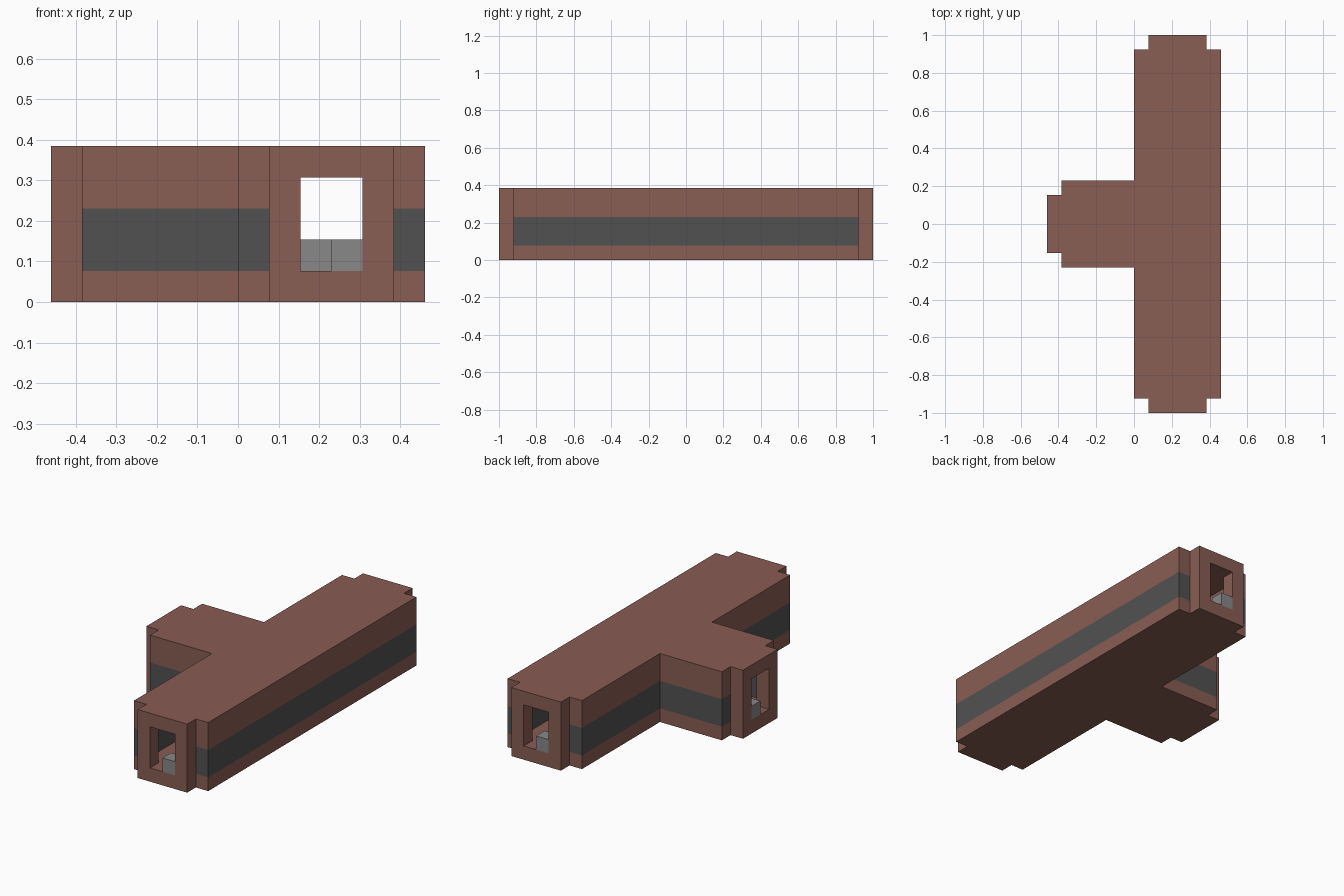
import bpy
import bmesh

cube = bpy.data.objects.get("Cube")
if cube:
    bpy.data.objects.remove(cube)

U = 1 / 13  # grid unit of the design


def material(name, rgb):
    m = bpy.data.materials.new(name)
    m.use_nodes = True
    m.diffuse_color = (*rgb, 1)
    m.node_tree.nodes["Principled BSDF"].inputs["Base Color"].default_value = (*rgb, 1)
    return m


BROWN = material("red brown", (0.25, 0.109, 0.087))
DARK = material("dark grey", (0.083, 0.083, 0.083))
GREY = material("mid grey", (0.246, 0.246, 0.246))


def prism(name, outline, levels, mats):
    """Extrude an outline through the levels, one material per band."""
    bm = bmesh.new()
    rings = [[bm.verts.new((x * U, y * U, z * U)) for x, y in outline] for z in levels]
    n = len(outline)
    for band in range(len(levels) - 1):
        low, high = rings[band], rings[band + 1]
        for i in range(n):
            j = (i + 1) % n
            bm.faces.new((low[i], low[j], high[j], high[i])).material_index = band
    bm.faces.new(rings[0])
    bm.faces.new(rings[-1]).material_index = len(mats) - 1
    bmesh.ops.recalc_face_normals(bm, faces=bm.faces)
    mesh = bpy.data.meshes.new(name)
    bm.to_mesh(mesh)
    bm.free()
    for m in mats:
        mesh.materials.append(m)
    obj = bpy.data.objects.new(name, mesh)
    bpy.context.collection.objects.link(obj)
    return obj


def rect(x0, x1, y0, y1):
    return [(x0, y0), (x1, y0), (x1, y1), (x0, y1)]


def flip(points, side):
    return [(x, y * side) for x, y in points]


# T-shaped floor and roof with stepped ends
half = [(-6, 2), (-5, 2), (-5, 3), (0, 3), (0, 12), (1, 12),
        (1, 13), (5, 13), (5, 12), (6, 12)]
footprint = half + flip(reversed(half), -1)
prism("floor", footprint, (0, 1), [BROWN])
prism("roof", footprint, (4, 5), [BROWN])

# Hollow side walls with a dark band
band = (1, 3, 4)
prism("long_wall", rect(5, 6, -12, 12), band, [DARK, BROWN])
corner = [(-5, 2), (1, 2), (1, 12), (0, 12), (0, 3), (-5, 3)]
for side, label in ((-1, "front"), (1, "back")):
    prism(label + "_corner_wall", flip(corner, side), band, [DARK, BROWN])

    # Doorway posts at the long ends and on the stem
    for x in (1, 4):
        post = flip(rect(x, x + 1, 12, 13), side)
        prism(label + "_end_post", post, (1, 4), [BROWN])
    prism(label + "_stem_post", flip(rect(-6, -5, 1, 2), side), (1, 4), [BROWN])

# Small blocks standing in the doorways
for label, area in (("front", rect(3, 4, -13, -12)),
                    ("back", rect(2, 3, 12, 13)),
                    ("stem", rect(-6, -5, 0, 1))):
    prism(label + "_doorway_block", area, (1, 2), [GREY])
